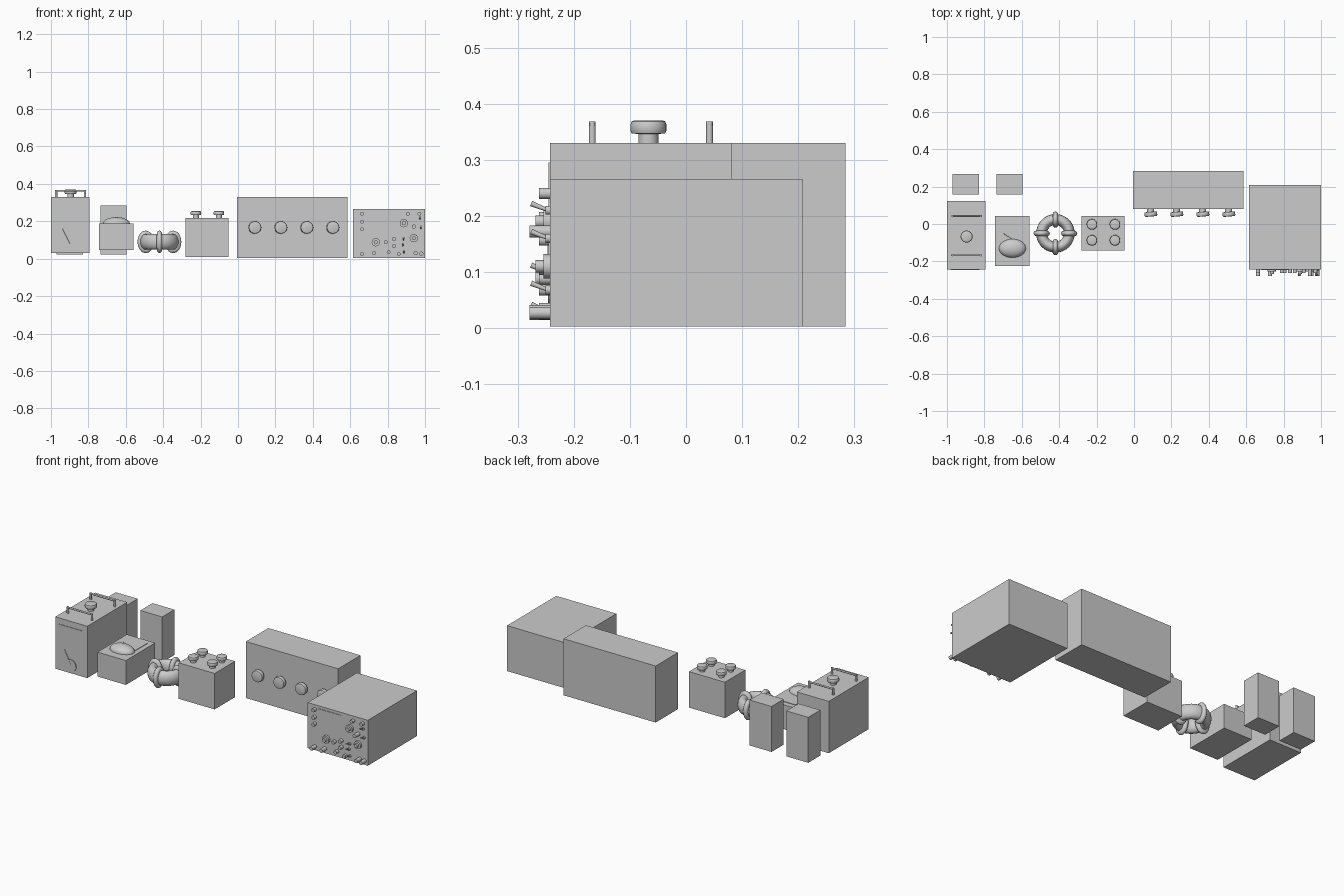
import bpy, math
from mathutils import Vector

if "Cube" in bpy.data.objects:
    bpy.data.objects.remove(bpy.data.objects["Cube"])


def finish(ob, name, smooth=True):
    ob.name = name
    if smooth:
        bpy.ops.object.shade_smooth_by_angle(angle=math.radians(40))
    return ob


def box(name, x0, x1, y0, y1, z0, z1):
    bpy.ops.mesh.primitive_cube_add(size=1, location=((x0 + x1) / 2, (y0 + y1) / 2, (z0 + z1) / 2))
    ob = bpy.context.object
    ob.scale = (x1 - x0, y1 - y0, z1 - z0)
    return finish(ob, name, False)


def rod(name, a, b, r, r2=None, n=20):
    a, b = Vector(a), Vector(b)
    d = b - a
    bpy.ops.mesh.primitive_cone_add(vertices=n, radius1=r, radius2=r if r2 is None else r2,
                                    depth=d.length, location=(a + b) / 2)
    ob = bpy.context.object
    ob.rotation_euler = d.to_track_quat('Z', 'Y').to_euler()
    return finish(ob, name)


def lathe(name, profile, loc, direction=(0, 0, 1), n=32):
    """Spin (radius, height) points around an axis."""
    verts = [(r * math.cos(2 * math.pi * i / n), r * math.sin(2 * math.pi * i / n), h)
             for r, h in profile for i in range(n)]
    faces = [(k * n + i, k * n + (i + 1) % n, (k + 1) * n + (i + 1) % n, (k + 1) * n + i)
             for k in range(len(profile) - 1) for i in range(n)]
    last = (len(profile) - 1) * n
    faces += [tuple(range(n))[::-1], tuple(range(last, last + n))]
    me = bpy.data.meshes.new(name)
    me.from_pydata(verts, [], faces)
    ob = bpy.data.objects.new(name, me)
    bpy.context.collection.objects.link(ob)
    ob.location = loc
    ob.rotation_euler = Vector(direction).to_track_quat('Z', 'Y').to_euler()
    bpy.ops.object.select_all(action='DESELECT')
    ob.select_set(True)
    bpy.context.view_layer.objects.active = ob
    return finish(ob, name)


def knob(name, loc, r, h, direction=(0, 0, 1)):
    # stem, then a rounded cap
    return lathe(name, [(r * .55, 0), (r * .55, h * .4), (r * .93, h * .42), (r, h * .55),
                        (r, h * .82), (r * .93, h * .96), (r * .8, h)], loc, direction)


FRONT = (0, -1, 0)

# Tall meter with dial plate, top knob and carrying handles
box("tall_meter_case", -1.0, -.795, -.242, .123, .03, .33)
box("tall_meter_dial", -.98, -.825, -.245, -.24, .15, .295)
rod("tall_meter_pivot", (-.9, -.241, .075), (-.9, -.246, .075), .035, n=32)
rod("tall_meter_needle", (-.9, -.245, .08), (-.94, -.245, .16), .002, n=8)
knob("tall_meter_knob", (-.895, -.067, .33), .032, .04)
for y in (.042, -.167):
    for x in (-.972, -.818):
        rod("handle_post", (x, y, .328), (x, y, .368), .006, n=12)
    rod("handle_bar", (-.976, y, .363), (-.814, y, .363), .005, n=12)

# Two plain blocks behind
for x in (-.9, -.665):
    box("rear_block", x - .07, x + .07, .157, .268, .022, .285)

# Low meter with its dial on top
box("low_meter_case", -.742, -.56, -.225, .043, .047, .188)
box("low_meter_dial", -.71, -.588, -.14, .013, .187, .191)
rod("low_meter_needle", (-.7, -.05, .192), (-.65, -.082, .192), .002, n=8)
bpy.ops.mesh.primitive_uv_sphere_add(segments=32, ring_count=16, radius=1, location=(-.65, -.13, .188))
bpy.context.object.scale = (.072, .05, .034)
finish(bpy.context.object, "low_meter_dome")

# Ring coil wrapped by four loops
cx, cy, cz = -.42, -.05, .09
bpy.ops.mesh.primitive_torus_add(major_radius=.074, minor_radius=.029, major_segments=48,
                                 minor_segments=16, location=(cx, cy, cz))
bpy.context.object.scale.z = 1.45
finish(bpy.context.object, "coil_core")
for i in range(4):
    a = i * math.pi / 2
    bpy.ops.mesh.primitive_torus_add(
        major_radius=.029, minor_radius=.0145, major_segments=32, minor_segments=12,
        location=(cx + .0735 * math.cos(a), cy + .0735 * math.sin(a), cz),
        rotation=(math.pi / 2, 0, a))
    bpy.context.object.scale.y = 1.38
    finish(bpy.context.object, "coil_loop")

# Small box with four knobs on top
box("knob_box_case", -.28, -.05, -.142, .044, .01, .218)
for x in (-.225, -.102):
    for y in (-.002, -.087):
        knob("knob_box_knob", (x, y, .218), .028, .036)

# Wide box with a row of front knobs
box("wide_case", -.005, .585, .08, .284, .003, .33)
for i in range(4):
    knob("wide_case_knob", (.088 + .139 * i, .082, .167), .034, .042, (.08, -1, 0))

# Scope with screen and control panel
F = -.242
box("scope_case", .615, 1.0, F, .208, .003, .266)
box("scope_screen", .68, .83, F - .003, F + .01, .125, .25)
for x, z in ((.887, .19), (.94, .11), (.737, .088)):
    rod("large_dial", (x, F, z), (x, F - .012, z), .022, n=24)
    rod("large_dial_cap", (x, F - .01, z), (x, F - .026, z), .011)
small = [(.663, .24), (.663, .197), (.663, .157), (.908, .24), (.97, .24), (.79, .088),
         (.834, .105), (.834, .068), (.86, .025), (.805, .035)]
for x, z in small:
    rod("small_knob", (x, F, z), (x, F - .02, z), .01)
for x, z in ((.663, .025), (.727, .03), (.95, .03), (.98, .027), (.94, .172)):
    rod("socket", (x, F, z), (x, F - .037, z), .011)
for x, z in ((.973, .21), (.978, .16), (.885, .1), (.882, .068), (.887, .03)):
    rod("toggle_base", (x, F, z), (x, F - .008, z), .008, n=12)
    rod("toggle_lever", (x, F - .004, z), (x, F - .034, z + .012), .003, .005, n=12)
